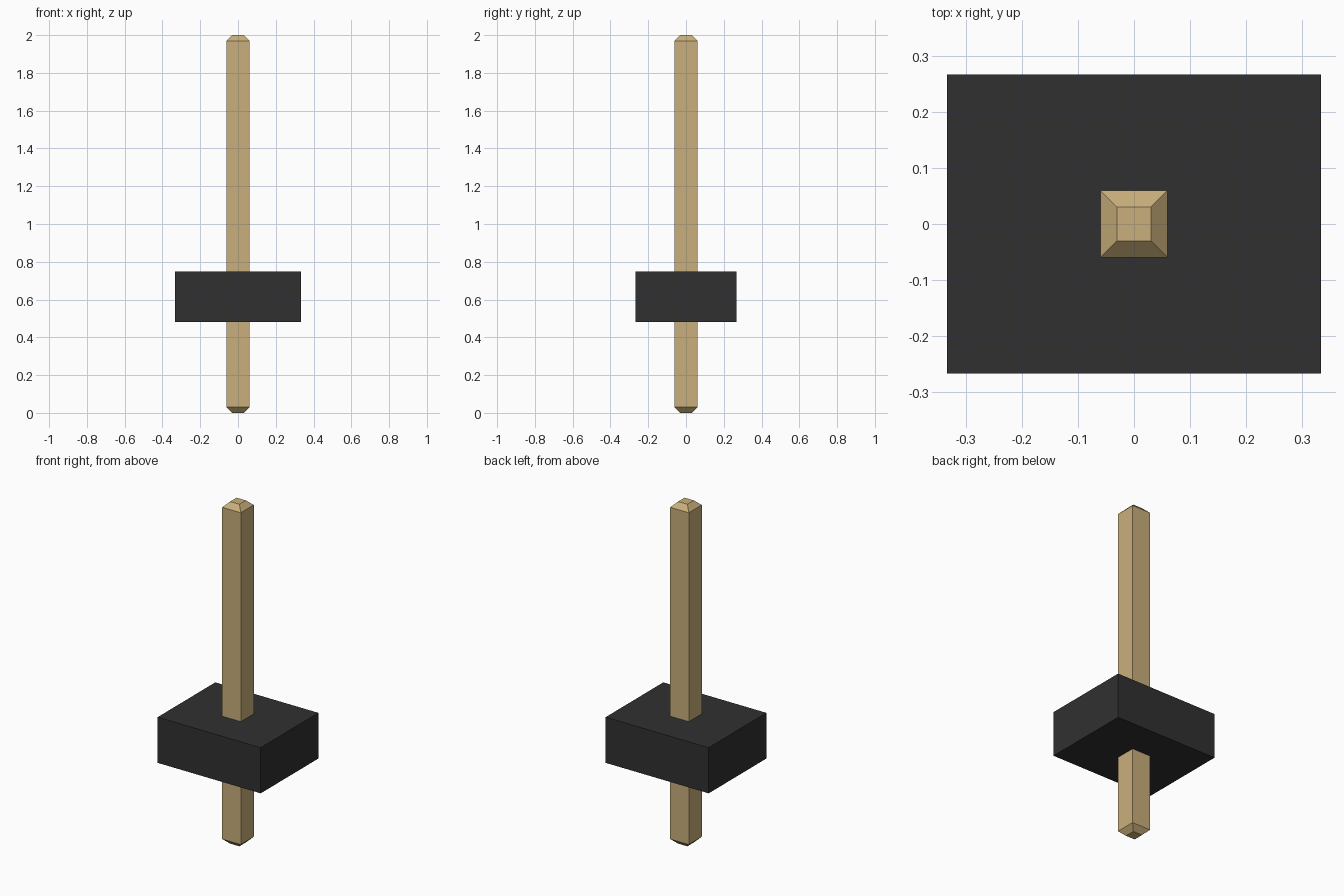
import bpy
import bmesh

if "Cube" in bpy.data.objects:
    bpy.data.objects.remove(bpy.data.objects["Cube"], do_unlink=True)


def make_material(name, colour):
    mat = bpy.data.materials.new(name)
    mat.use_nodes = True
    mat.diffuse_color = colour
    mat.node_tree.nodes["Principled BSDF"].inputs["Base Color"].default_value = colour
    return mat


def add_object(name, bm, mat):
    bmesh.ops.recalc_face_normals(bm, faces=bm.faces)
    mesh = bpy.data.meshes.new(name)
    bm.to_mesh(mesh)
    bm.free()
    mesh.materials.append(mat)
    obj = bpy.data.objects.new(name, mesh)
    bpy.context.collection.objects.link(obj)
    return obj


wood = make_material("light wood", (0.59, 0.43, 0.2, 1))
black = make_material("matte black", (0.03, 0.03, 0.03, 1))

# Handle: square profile swept upward, tapered at both ends
bm = bmesh.new()
rings = []
for half, z in ((0.03, 0), (0.06, 0.03), (0.06, 1.97), (0.03, 2)):
    corners = ((-half, -half), (half, -half), (half, half), (-half, half))
    rings.append([bm.verts.new((x, y, z)) for x, y in corners])
for low, high in zip(rings, rings[1:]):
    for i in range(4):
        j = (i + 1) % 4
        bm.faces.new((low[i], low[j], high[j], high[i]))
bm.faces.new(rings[0])
bm.faces.new(rings[-1])
add_object("handle", bm, wood)

# Head: plain block around the handle
bm = bmesh.new()
bmesh.ops.create_cube(bm, size=1)
bmesh.ops.scale(bm, vec=(0.667, 0.533, 0.267), verts=bm.verts)
head = add_object("head_block", bm, black)
head.location.z = 0.615
